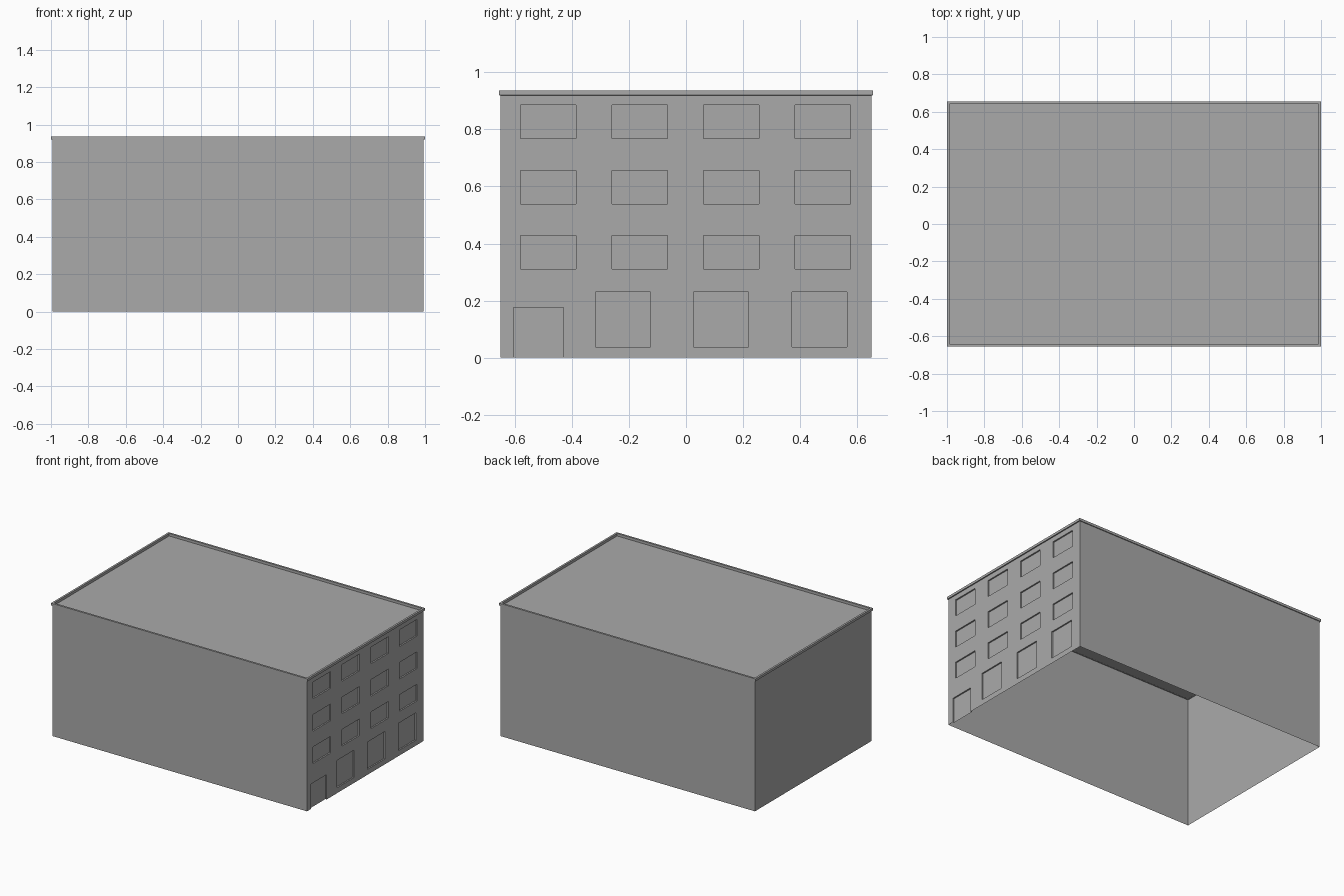
import bpy
import bmesh
from mathutils import Matrix, Vector

cube = bpy.data.objects.get("Cube")
if cube:
    bpy.data.objects.remove(cube, do_unlink=True)

# Single concrete grey
grey = bpy.data.materials.new("concrete_grey")
grey.use_nodes = True
colour = (0.4, 0.4, 0.4, 1)
grey.diffuse_color = colour
grey.node_tree.nodes["Principled BSDF"].inputs["Base Color"].default_value = colour

WALL_X, WALL_Y, ROOF_Z = 0.993, 0.65, 0.919
RECESS = 0.01


def add_box(bm, low, high):
    low, high = Vector(low), Vector(high)
    matrix = Matrix.Translation((low + high) / 2) @ Matrix.Diagonal((*(high - low), 1))
    bmesh.ops.create_cube(bm, size=1, matrix=matrix)


def make_object(name, bm):
    mesh = bpy.data.meshes.new(name)
    bmesh.ops.recalc_face_normals(bm, faces=bm.faces)
    bm.to_mesh(mesh)
    bm.free()
    mesh.materials.append(grey)
    obj = bpy.data.objects.new(name, mesh)
    bpy.context.scene.collection.objects.link(obj)
    return obj


# Main block with a flat roof
bm = bmesh.new()
add_box(bm, (-WALL_X, -WALL_Y, 0), (WALL_X, WALL_Y, ROOF_Z))
building = make_object("building_shell", bm)

# Recess cutters for the +x facade
bm = bmesh.new()


def add_opening(y, z, width, height):
    add_box(bm, (WALL_X - RECESS, y, z), (WALL_X + 0.1, y + width, z + height))


for z in (0.311, 0.539, 0.768):                 # upper floors
    for column in range(4):
        add_opening(-0.58 + 0.3205 * column, z, 0.195, 0.117)
for column in range(3):                         # shop windows
    add_opening(-0.318 + 0.3445 * column, 0.038, 0.193, 0.193)
add_opening(-0.605, -0.1, 0.175, 0.275)         # door reaching the ground
cutters = make_object("opening_cutters", bm)
cutters.hide_render = True

cut = building.modifiers.new("openings", "BOOLEAN")
cut.operation = "DIFFERENCE"
cut.solver = "EXACT"
cut.object = cutters
depsgraph = bpy.context.evaluated_depsgraph_get()
result = bpy.data.meshes.new_from_object(building.evaluated_get(depsgraph))
building.modifiers.clear()
building.data = result
bpy.data.objects.remove(cutters, do_unlink=True)

# Open underside
bm = bmesh.new()
bm.from_mesh(result)
underside = [f for f in bm.faces if f.normal.z < -0.9 and f.calc_center_median().z < 0.01]
bmesh.ops.delete(bm, geom=underside, context="FACES")
bm.to_mesh(result)
bm.free()

# Raised rim around the roof edge
bm = bmesh.new()
section = [(1.0, 0.655, 0.92), (1.0, 0.655, 0.937),
           (0.986, 0.641, 0.937), (0.986, 0.641, 0.918)]
corners = [(1, 1), (-1, 1), (-1, -1), (1, -1)]
loops = [[bm.verts.new((sx * x, sy * y, z)) for x, y, z in section] for sx, sy in corners]
for i in range(4):
    a, b = loops[i], loops[(i + 1) % 4]
    for j in range(4):
        k = (j + 1) % 4
        bm.faces.new((a[j], b[j], b[k], a[k]))
make_object("roof_rim", bm)
